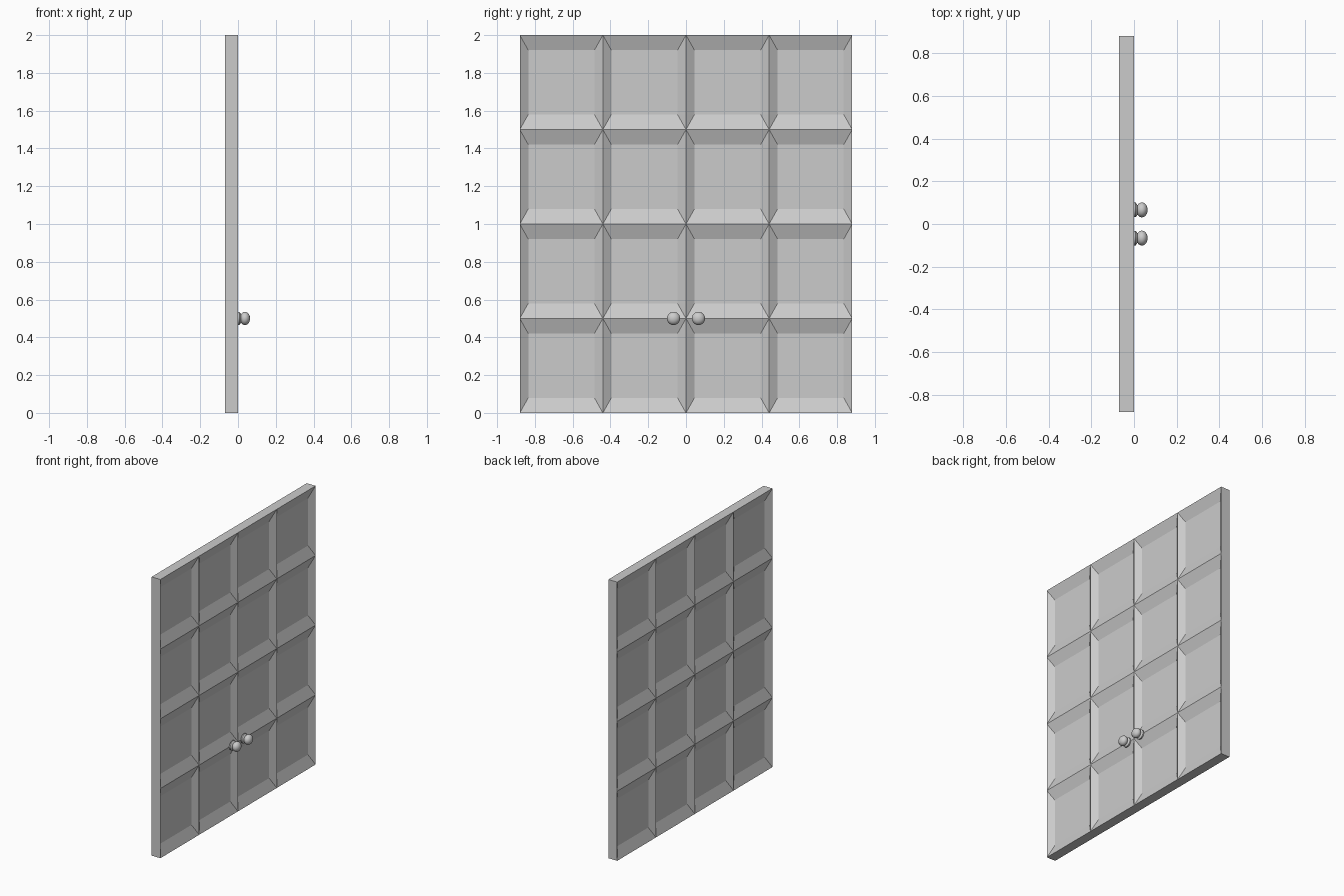
import bpy, bmesh, math
from mathutils import Matrix

if "Cube" in bpy.data.objects:
    bpy.data.objects.remove(bpy.data.objects["Cube"])

THICK, HEIGHT, WIDTH = 0.07, 2.0, 0.88
INSET_Y, INSET_Z, DEPTH = 0.045, 0.08, 0.03
COLS, ROWS = 2, 4


def finish(name, bm):
    me = bpy.data.meshes.new(name)
    bm.to_mesh(me)
    bm.free()
    ob = bpy.data.objects.new(name, me)
    bpy.context.collection.objects.link(ob)
    return ob


# Door leaf: grid of sunken panels with sloped edges on both faces
def door_leaf(name, y0):
    bm = bmesh.new()
    cw, ch = WIDTH / COLS, HEIGHT / ROWS
    for x, inward in ((0, -1), (-THICK, 1)):
        for c in range(COLS):
            for r in range(ROWS):
                a, b = y0 + c * cw, y0 + (c + 1) * cw
                lo, hi = r * ch, (r + 1) * ch
                outer = [bm.verts.new((x, y, z)) for y, z in
                         ((a, lo), (b, lo), (b, hi), (a, hi))]
                a, b, lo, hi = a + INSET_Y, b - INSET_Y, lo + INSET_Z, hi - INSET_Z
                inner = [bm.verts.new((x + inward * DEPTH, y, z)) for y, z in
                         ((a, lo), (b, lo), (b, hi), (a, hi))]
                bm.faces.new(inner)
                for i in range(4):
                    j = (i + 1) % 4
                    bm.faces.new((outer[i], outer[j], inner[j], inner[i]))
    bmesh.ops.remove_doubles(bm, verts=bm.verts, dist=1e-4)
    # Rim joining the front and back faces
    bmesh.ops.bridge_loops(bm, edges=[e for e in bm.edges if e.is_boundary])
    bmesh.ops.recalc_face_normals(bm, faces=bm.faces)
    return finish(name, bm)


# Knob: lathed flange, neck and ball, turned about the x axis
def knob(name, y):
    profile = [(0, 0), (0, 0.034), (0.008, 0.034), (0.013, 0.028), (0.017, 0.021)]
    cx, hx, rad = 0.037, 0.027, 0.035
    for i in range(10):
        t = math.radians(140 - i * 140 / 9)
        profile.append((cx + hx * math.cos(t), rad * math.sin(t)))
    bm = bmesh.new()
    vs = [bm.verts.new((x, r, 0)) for x, r in profile]
    edges = [bm.edges.new(p) for p in zip(vs, vs[1:])]
    bmesh.ops.spin(bm, geom=vs + edges, cent=(0, 0, 0), axis=(1, 0, 0),
                   angle=math.tau, steps=24)
    bmesh.ops.remove_doubles(bm, verts=bm.verts, dist=1e-4)
    bmesh.ops.recalc_face_normals(bm, faces=bm.faces)
    bmesh.ops.transform(bm, matrix=Matrix.Translation((0, y, 0.5)), verts=bm.verts)
    ob = finish(name, bm)
    bpy.ops.object.select_all(action='DESELECT')
    ob.select_set(True)
    bpy.context.view_layer.objects.active = ob
    bpy.ops.object.shade_smooth_by_angle(angle=math.radians(40))
    return ob


door_leaf("left_door", -WIDTH)
door_leaf("right_door", 0)
knob("left_knob", -0.066)
knob("right_knob", 0.066)
